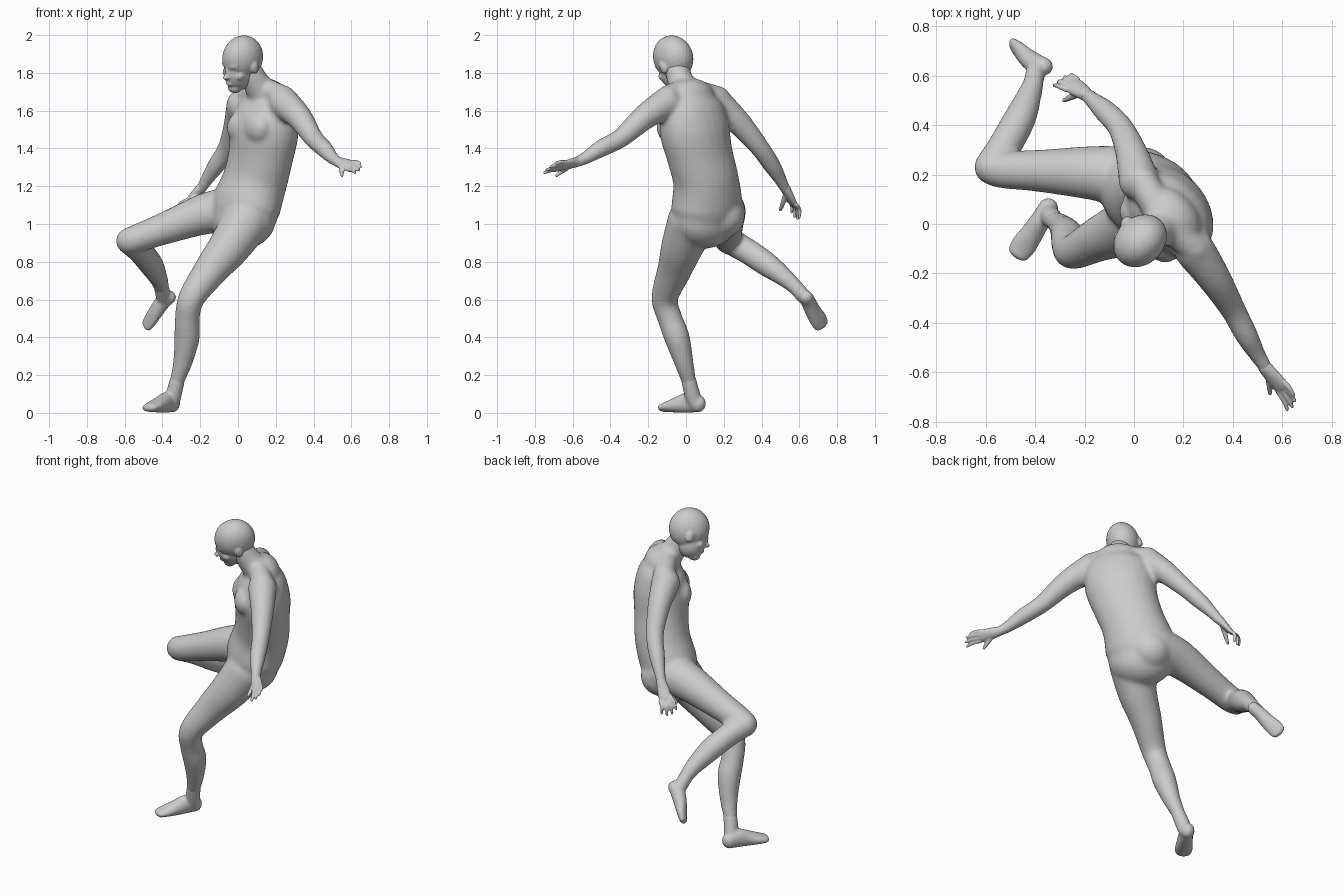
import bpy, bmesh, math
from mathutils import Vector, Matrix

BACK = (0.73, 0.68, 0)      # direction the back faces
RIGHT = (-0.68, 0.73, 0)    # figure's own right-hand side


def frame(center, x, y, z, r):
    m = Matrix((x * r[0], y * r[1], z * r[2])).transposed().to_4x4()
    m.translation = center
    return m


def ball(bm, matrix):
    bmesh.ops.create_uvsphere(bm, u_segments=24, v_segments=14, radius=1, matrix=matrix)


def blob(bm, c, r, side=RIGHT):
    # ellipsoid: radii along side, depth, up
    s = Vector(side).normalized()
    up = Vector((0, 0, 1))
    ball(bm, frame(Vector(c), s, up.cross(s), up, r))


def spline(p, i, t):
    a, b, c, d = (p[max(0, min(len(p) - 1, i + k))] for k in (-1, 0, 1, 2))
    return [0.5 * (2 * q + (r - o) * t + (2 * o - 5 * q + 4 * r - s) * t * t
                   + (3 * q - o - 3 * r + s) * t ** 3) for o, q, r, s in zip(a, b, c, d)]


def loft(bm, stations, side=BACK, sub=6, n=24):
    # closed elliptical sweep; a station is x, y, z, radius [, second radius]
    st = [tuple(s) if len(s) == 5 else tuple(s) + (s[3],) for s in stations]
    pts = [spline(st, i, k / sub) for i in range(len(st) - 1) for k in range(sub)] + [list(st[-1])]
    rings = []
    for i, p in enumerate(pts):
        t = Vector(pts[min(i + 1, len(pts) - 1)][:3]) - Vector(pts[max(i - 1, 0)][:3])
        t.normalize()
        u = Vector(side)
        u = (u - t * u.dot(t)).normalized()
        v = t.cross(u)
        c = Vector(p[:3])
        rings.append([bm.verts.new(c + u * p[3] * math.cos(2 * math.pi * k / n)
                                   + v * p[4] * math.sin(2 * math.pi * k / n)) for k in range(n)])
        if i in (0, len(pts) - 1):
            ball(bm, frame(c, u, v, t, (p[3], p[4], min(p[3], p[4]))))
    for a, b in zip(rings, rings[1:]):
        for k in range(n):
            bm.faces.new((a[k], a[(k + 1) % n], b[(k + 1) % n], b[k]))
    bm.faces.new(rings[0][::-1])
    bm.faces.new(rings[-1])


def finish(name, bm, voxel, smooth):
    # fuse the overlapping volumes into one smooth skin
    bmesh.ops.recalc_face_normals(bm, faces=bm.faces)
    me = bpy.data.meshes.new(name)
    bm.to_mesh(me)
    bm.free()
    ob = bpy.data.objects.new(name, me)
    bpy.context.collection.objects.link(ob)
    for p in me.polygons:
        p.use_smooth = True
    m = ob.modifiers.new("fuse", 'REMESH')
    m.mode, m.voxel_size, m.use_smooth_shade = 'VOXEL', voxel, True
    s = ob.modifiers.new("soften", 'SMOOTH')
    s.factor, s.iterations = 0.5, smooth
    return ob


# --- body: torso, neck, limbs
bm = bmesh.new()
loft(bm, [(0.03, 0.10, 1.02, 0.19, 0.15), (0.045, 0.11, 1.10, 0.205, 0.165),
          (0.09, 0.105, 1.23, 0.185, 0.16), (0.12, 0.075, 1.36, 0.19, 0.155),
          (0.14, 0.045, 1.50, 0.205, 0.16), (0.15, 0.035, 1.61, 0.19, 0.135),
          (0.15, 0.03, 1.67, 0.14, 0.10)], RIGHT)
loft(bm, [(0.14, 0.01, 1.67, 0.085), (0.09, -0.03, 1.76, 0.07), (0.05, -0.05, 1.83, 0.066)])
for c in ((0.10, -0.085, 1.51), (0.01, 0.025, 1.51)):          # chest muscles
    blob(bm, c, (0.085, 0.055, 0.08))
for c in ((0.065, 0.055, 1.03), (0.03, 0.185, 1.04)):          # buttocks
    blob(bm, c, (0.125, 0.13, 0.12))
for end in ((0.245, -0.10, 1.67, 0.062), (0.035, 0.17, 1.665, 0.065)):   # shoulder slopes
    loft(bm, [(0.13, 0.0, 1.72, 0.06), end])
# left arm
loft(bm, [(0.245, -0.105, 1.64, 0.083), (0.325, -0.22, 1.565, 0.068), (0.40, -0.345, 1.455, 0.052),
          (0.455, -0.45, 1.40, 0.047), (0.50, -0.53, 1.35, 0.035), (0.535, -0.585, 1.325, 0.029)])
# right arm
loft(bm, [(0.02, 0.175, 1.63, 0.083), (-0.01, 0.285, 1.53, 0.066), (-0.055, 0.39, 1.405, 0.052),
          (-0.115, 0.455, 1.31, 0.047), (-0.165, 0.50, 1.235, 0.035), (-0.195, 0.525, 1.185, 0.029)])
# left (standing) leg
loft(bm, [(0.04, 0.03, 1.01, 0.13), (-0.045, -0.02, 0.88, 0.112), (-0.14, -0.06, 0.76, 0.092),
          (-0.245, -0.112, 0.61, 0.071), (-0.268, -0.085, 0.50, 0.066), (-0.27, -0.048, 0.40, 0.068),
          (-0.292, -0.012, 0.27, 0.052), (-0.322, 0.015, 0.17, 0.04), (-0.338, 0.035, 0.10, 0.039)])
# right (raised) leg
loft(bm, [(0.0, 0.185, 1.07, 0.128), (-0.15, 0.205, 1.06, 0.112), (-0.38, 0.215, 0.98, 0.086),
          (-0.53, 0.22, 0.925, 0.076), (-0.575, 0.23, 0.91, 0.072)])
loft(bm, [(-0.575, 0.23, 0.91, 0.071), (-0.52, 0.32, 0.86, 0.068), (-0.46, 0.43, 0.785, 0.065),
          (-0.42, 0.53, 0.71, 0.049), (-0.402, 0.59, 0.655, 0.04), (-0.40, 0.62, 0.625, 0.038)])
finish("body", bm, 0.011, 14)

# --- feet
bm = bmesh.new()
loft(bm, [(-0.347, 0.065, 0.048, 0.04, 0.046), (-0.375, 0.02, 0.056, 0.041, 0.056),
          (-0.41, -0.035, 0.045, 0.046, 0.045), (-0.445, -0.085, 0.034, 0.052, 0.031),
          (-0.468, -0.118, 0.028, 0.046, 0.023)], (0.8, -0.6, 0))
loft(bm, [(-0.322, 0.015, 0.17, 0.04), (-0.342, 0.035, 0.09, 0.042), (-0.35, 0.05, 0.05, 0.04)])
finish("left_foot", bm, 0.007, 8)
bm = bmesh.new()
loft(bm, [(-0.365, 0.637, 0.612, 0.037, 0.037), (-0.40, 0.65, 0.585, 0.039, 0.042),
          (-0.432, 0.672, 0.54, 0.043, 0.037), (-0.462, 0.70, 0.495, 0.049, 0.028),
          (-0.482, 0.716, 0.465, 0.045, 0.021)], (-0.145, 0.6, 0.79))
loft(bm, [(-0.405, 0.58, 0.665, 0.04), (-0.395, 0.63, 0.61, 0.039)])
finish("right_foot", bm, 0.007, 8)


# --- hands: palm, four fingers, thumb
def hand(name, wrist, knuckles, tips, thumb, bend):
    bm = bmesh.new()
    w, side = Vector(wrist), Vector(knuckles[-1]) - Vector(knuckles[0])
    mid = sum((Vector(k) for k in knuckles), Vector()) / 4
    loft(bm, [(*w, 0.029, 0.027), (*w.lerp(mid, 0.5), 0.036, 0.021), (*mid, 0.038, 0.015)], side)
    for k, t in zip(knuckles, tips):
        m = Vector(k).lerp(Vector(t), 0.5) + Vector(bend)
        loft(bm, [(*k, 0.0115), (*m, 0.0105), (*t, 0.008)], side, 4, 12)
    b = w.lerp(mid, 0.25)
    loft(bm, [(*b, 0.017), (*b.lerp(Vector(thumb), 0.55), 0.014), (*thumb, 0.009)], side, 4, 12)
    finish(name, bm, 0.005, 4)


hand("left_hand", (0.53, -0.58, 1.328),
     [(0.602, -0.635, 1.327), (0.602, -0.653, 1.313), (0.595, -0.668, 1.30), (0.585, -0.68, 1.287)],
     [(0.645, -0.69, 1.322), (0.65, -0.715, 1.304), (0.64, -0.738, 1.287), (0.62, -0.75, 1.272)],
     (0.55, -0.685, 1.257), (0.004, 0, 0.004))
hand("right_hand", (-0.195, 0.525, 1.19),
     [(-0.272, 0.543, 1.125), (-0.26, 0.56, 1.113), (-0.246, 0.573, 1.105), (-0.23, 0.585, 1.10)],
     [(-0.322, 0.56, 1.065), (-0.305, 0.575, 1.04), (-0.28, 0.59, 1.028), (-0.25, 0.60, 1.035)],
     (-0.283, 0.50, 1.075), (-0.012, 0.008, 0.008))

# --- head, modelled in its own axes: x to its right, y forward, z up
F = Vector((-0.74, -0.60, -0.30)).normalized()
S = Vector((-0.6, 0.75, 0.25))
S = (S - F * S.dot(F)).normalized()
M = frame(Vector((0.025, -0.068, 1.881)), S, F, S.cross(F), (1, 1, 1))
bm = bmesh.new()
for c, r in [((0, 0, 0), (0.096, 0.118, 0.119)),             # skull
             ((0, 0.035, -0.075), (0.074, 0.085, 0.095)),    # face
             ((0, 0.07, -0.145), (0.04, 0.038, 0.032)),      # chin
             ((0, 0.10, -0.112), (0.028, 0.022, 0.018)),     # mouth
             ((0, 0.092, -0.012), (0.058, 0.026, 0.02)),     # brow
             ((0, 0.125, -0.072), (0.017, 0.02, 0.014)),     # nose tip
             ((0, 0.112, -0.048), (0.011, 0.016, 0.035)),    # nose bridge
             ((0.05, 0.07, -0.07), (0.025, 0.03, 0.025)),    # cheeks
             ((-0.05, 0.07, -0.07), (0.025, 0.03, 0.025)),
             ((0.093, 0.0, -0.035), (0.014, 0.024, 0.035)),  # ears
             ((-0.093, 0.0, -0.035), (0.014, 0.024, 0.035))]:
    ball(bm, Matrix.Translation(c) @ Matrix.Diagonal((*r, 1)))
bm.transform(M)
finish("head", bm, 0.006, 6)
